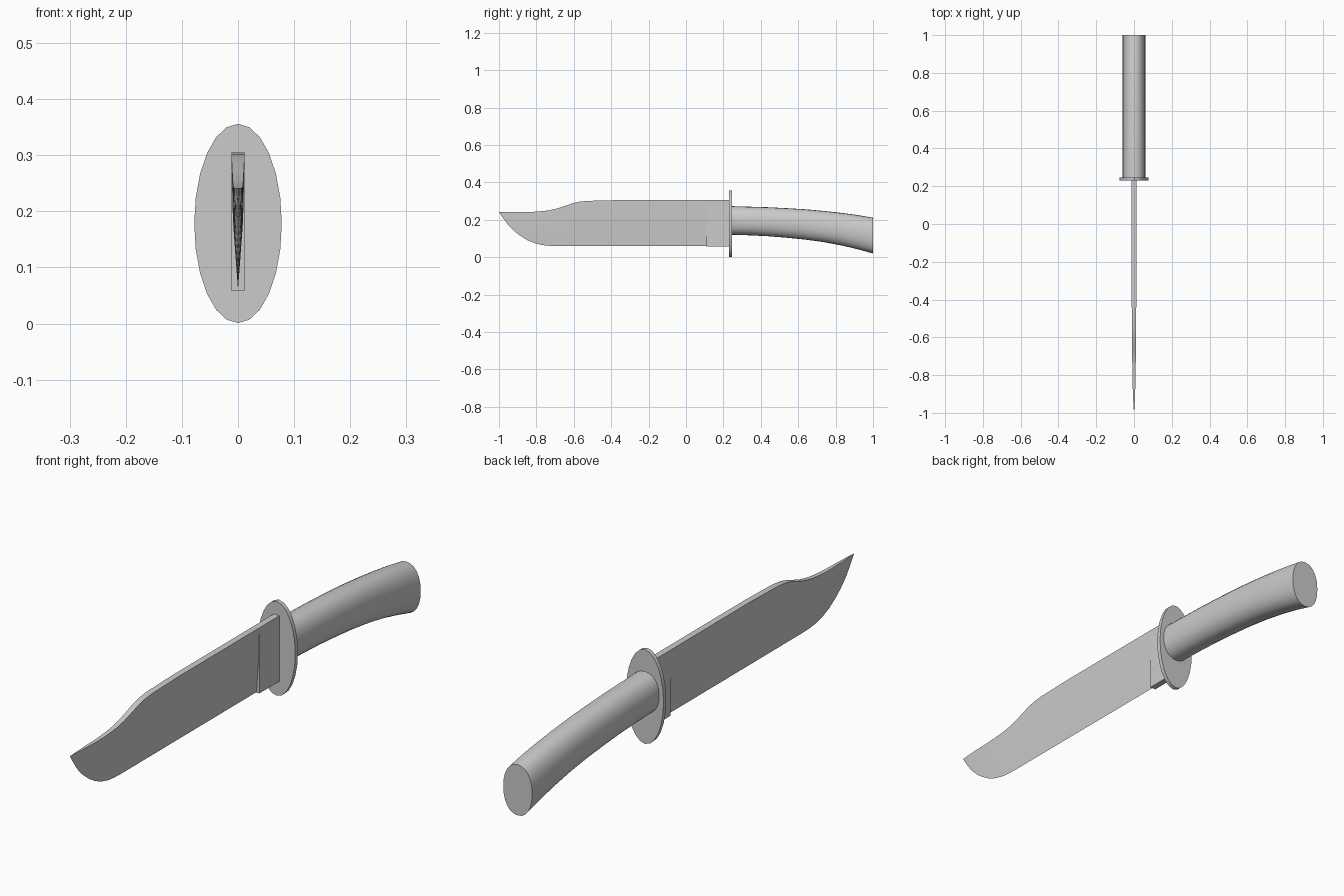
import bpy, bmesh, math

if "Cube" in bpy.data.objects:
    bpy.data.objects.remove(bpy.data.objects["Cube"])


def loft(name, rings, smooth=True):
    """Skin a list of equal-length closed rings and cap both ends."""
    bm = bmesh.new()
    loops = [[bm.verts.new(p) for p in ring] for ring in rings]
    n = len(loops[0])
    for a, b in zip(loops, loops[1:]):
        for i in range(n):
            j = (i + 1) % n
            bm.faces.new((a[i], a[j], b[j], b[i]))
    bm.faces.new(loops[0])
    bm.faces.new(loops[-1])
    bmesh.ops.remove_doubles(bm, verts=bm.verts, dist=1e-5)
    bmesh.ops.recalc_face_normals(bm, faces=bm.faces)
    mesh = bpy.data.meshes.new(name)
    bm.to_mesh(mesh)
    bm.free()
    obj = bpy.data.objects.new(name, mesh)
    bpy.context.collection.objects.link(obj)
    if smooth:
        bpy.context.view_layer.objects.active = obj
        obj.select_set(True)
        bpy.ops.object.shade_smooth_by_angle(angle=math.radians(30))
        obj.select_set(False)
    return obj


def oval(y, bottom, top, half_width, power=2.0, sides=24):
    """Upright (super)ellipse ring at depth y."""
    mid, half = (top + bottom) / 2, (top - bottom) / 2
    ring = []
    for i in range(sides):
        a = 2 * math.pi * i / sides
        c, s = math.cos(a), math.sin(a)
        ring.append((math.copysign(abs(c) ** (2 / power), c) * half_width, y,
                     mid + math.copysign(abs(s) ** (2 / power), s) * half))
    return ring


# Blade: (y, cutting edge z, spine z), clipped point at the front
EDGE, SPINE, THICK = 0.06, 0.305, 0.012
stations = [
    (-0.998, 0.2395, 0.242), (-0.975, 0.205, 0.242), (-0.95, 0.171, 0.242),
    (-0.92, 0.141, 0.242), (-0.89, 0.117, 0.242), (-0.85, 0.092, 0.242),
    (-0.81, 0.075, 0.243), (-0.77, 0.065, 0.246), (-0.73, 0.061, 0.251),
    (-0.69, EDGE, 0.260), (-0.65, EDGE, 0.273), (-0.61, EDGE, 0.287),
    (-0.575, EDGE, 0.296), (-0.53, EDGE, 0.301), (-0.37, EDGE, SPINE),
    (0.12, EDGE, SPINE),
]
rings = [[(0, -1.0, 0.242)] * 5]
for y, lo, hi in stations:
    t = THICK * (hi - lo) / (SPINE - EDGE)
    mid = lo + (hi - lo) * 0.5
    rings.append([(-t, y, hi), (-t * 0.75, y, mid), (0, y, lo),
                  (t * 0.75, y, mid), (t, y, hi)])
loft("blade", rings)

# Full-thickness block where the blade meets the guard
loft("blade_base", [[(-THICK, y, SPINE), (-THICK, y, 0.058),
                     (THICK, y, 0.058), (THICK, y, SPINE)]
                    for y in (0.11, 0.235)], smooth=False)

# Oval hand guard
loft("guard", [oval(y, 0.001, 0.356, 0.078) for y in (0.229, 0.245)])

# Curved handle: (y, underside z, top z)
handle = [(0.24, 0.120, 0.273), (0.34, 0.117, 0.270), (0.44, 0.112, 0.267),
          (0.54, 0.104, 0.262), (0.64, 0.094, 0.256), (0.74, 0.080, 0.247),
          (0.84, 0.061, 0.236), (0.92, 0.042, 0.225), (1.0, 0.020, 0.211)]
loft("handle", [oval(y, lo, hi, 0.06, power=2.2) for y, lo, hi in handle])
